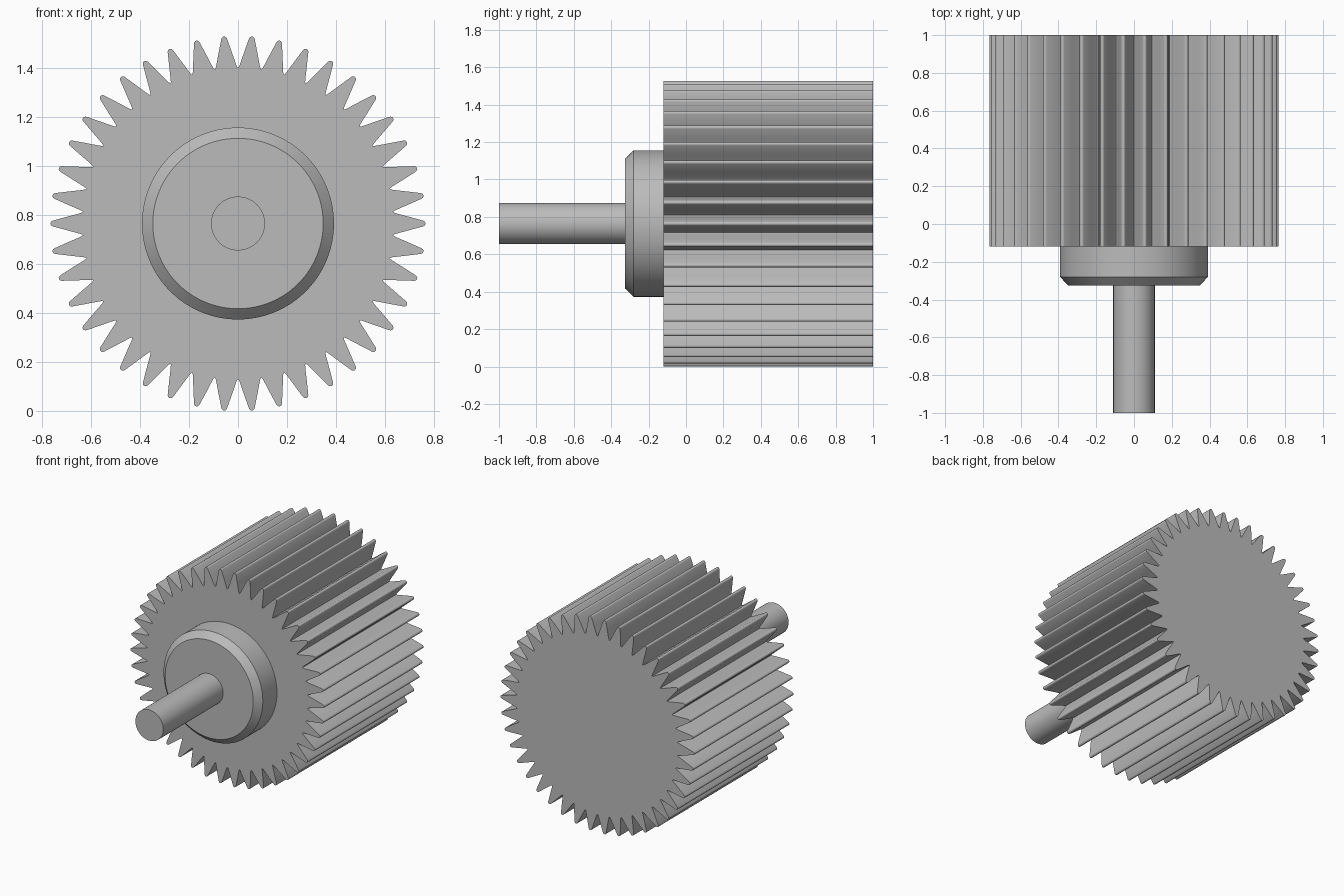
import bpy, bmesh, math
from mathutils import Vector

cube = bpy.data.objects.get("Cube")
if cube:
    bpy.data.objects.remove(cube, do_unlink=True)

AXIS_Z = 0.764
TEETH = 42

steel = bpy.data.materials.new("plain grey metal")
steel.use_nodes = True
GREY = (0.5, 0.5, 0.5, 1.0)
steel.diffuse_color = GREY
steel.node_tree.nodes["Principled BSDF"].inputs["Base Color"].default_value = GREY


def circle(radius, sides=96):
    steps = [2 * math.pi * i / sides for i in range(sides)]
    return [(radius * math.cos(a), radius * math.sin(a)) for a in steps]


def loft(name, sections):
    """Join outlines placed along y into a closed solid."""
    bm = bmesh.new()
    rings = [[bm.verts.new((x, y, z + AXIS_Z)) for x, z in outline]
             for y, outline in sections]
    for a, b in zip(rings, rings[1:]):
        for i in range(len(a)):
            j = (i + 1) % len(a)
            bm.faces.new((a[i], a[j], b[j], b[i]))
    bm.faces.new(rings[0])
    bm.faces.new(rings[-1])
    bmesh.ops.recalc_face_normals(bm, faces=bm.faces)
    mesh = bpy.data.meshes.new(name)
    bm.to_mesh(mesh)
    bm.free()
    obj = bpy.data.objects.new(name, mesh)
    mesh.materials.append(steel)
    bpy.context.collection.objects.link(obj)
    bpy.ops.object.select_all(action='DESELECT')
    obj.select_set(True)
    bpy.context.view_layer.objects.active = obj
    bpy.ops.object.shade_smooth_by_angle(angle=math.radians(30))
    return obj


# Half a tooth, from rounded root to rounded tip: (radial, sideways)
half = [(0.638, 0.0445), (0.648, 0.0410), (0.700, 0.0272), (0.757, 0.0115),
        (0.762, 0.0085), (0.765, 0.0045)]
root = (0.6335, -0.0475)
tooth = [root] + [(r, -s) for r, s in half] + [(0.766, 0.0)] + half[::-1]

# Toothed drum
outline = []
for k in range(TEETH):
    a = 2 * math.pi * k / TEETH
    c, s = math.cos(a), math.sin(a)
    outline += [(r * c - t * s, r * s + t * c) for r, t in tooth]
loft("gear_drum", [(-0.12, outline), (1.0, outline)])

# Chamfered hub
loft("hub", [(-0.325, circle(0.348)), (-0.28, circle(0.392)), (-0.12, circle(0.392))])

# Drive shaft
loft("shaft", [(-1.0, circle(0.11, 64)), (-0.325, circle(0.11, 64))])
